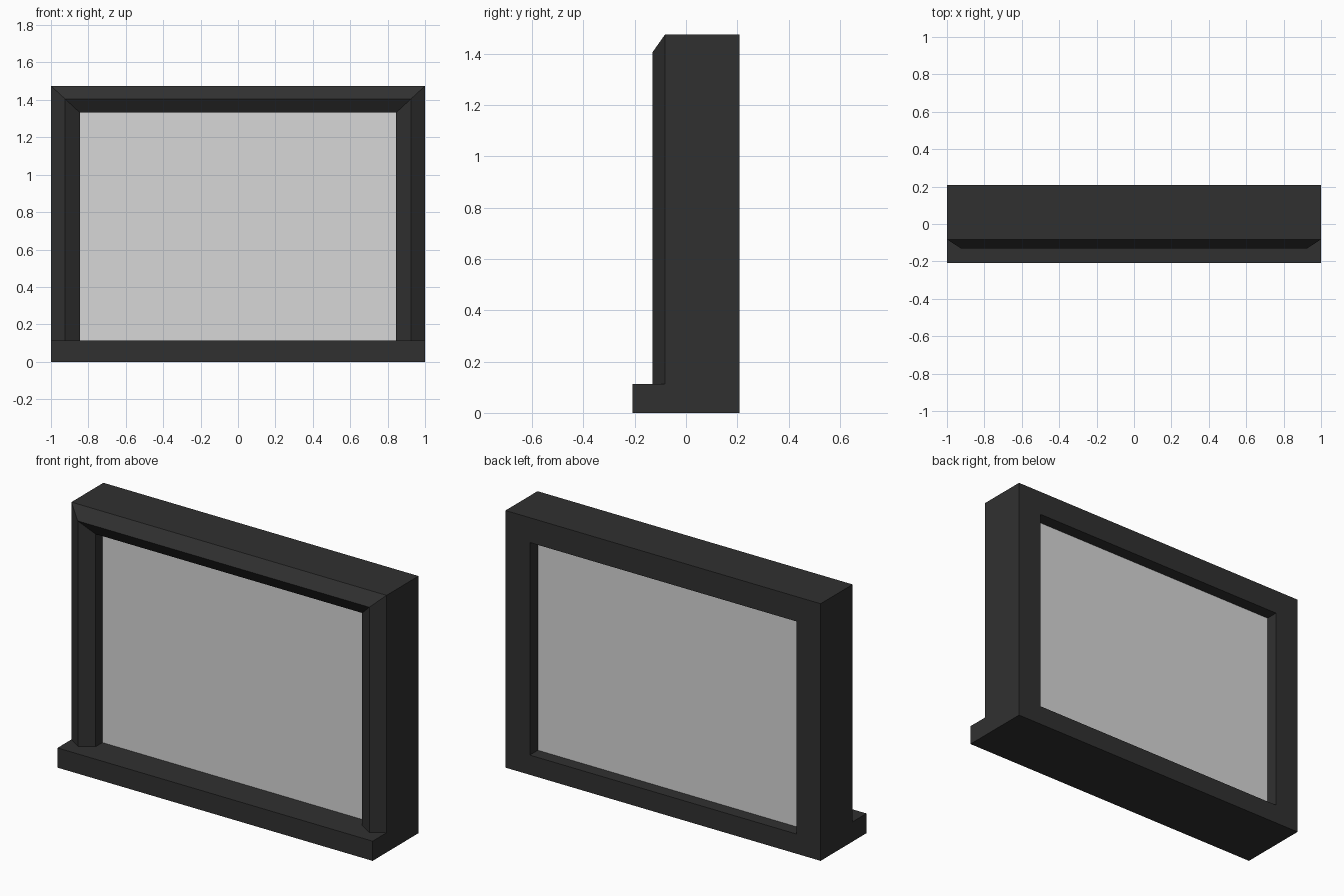
import bpy, bmesh

if "Cube" in bpy.data.objects:
    bpy.data.objects.remove(bpy.data.objects["Cube"])

HEIGHT, SILL_TOP, BACK = 1.475, 0.113, 0.208


def material(name, rgb):
    m = bpy.data.materials.new(name)
    m.diffuse_color = (*rgb, 1.0)
    m.use_nodes = True
    m.node_tree.nodes["Principled BSDF"].inputs["Base Color"].default_value = m.diffuse_color
    return m


def finish(name, bm, mat):
    bmesh.ops.recalc_face_normals(bm, faces=bm.faces)
    mesh = bpy.data.meshes.new(name)
    bm.to_mesh(mesh)
    bm.free()
    mesh.materials.append(mat)
    ob = bpy.data.objects.new(name, mesh)
    bpy.context.collection.objects.link(ob)
    return ob


def box(name, lo, hi, mat):
    bm = bmesh.new()
    bmesh.ops.create_cube(bm, size=1)
    for v in bm.verts:
        v.co = [(a + b) / 2 + c * (b - a) for a, b, c in zip(lo, hi, v.co)]
    return finish(name, bm, mat)


dark = material("charcoal frame", (0.030, 0.030, 0.030))
pale = material("pale grey glass", (0.68, 0.68, 0.68))

# Surround: ridged moulding profile (inward offset, y) swept up, across and down with mitres
profile = [(0, BACK), (0, -0.082), (0.075, -0.131), (0.154, -0.082), (0.154, BACK)]
bm = bmesh.new()
rings = []
for side, at_top in ((-1, False), (-1, True), (1, True), (1, False)):
    rings.append([bm.verts.new((side * (1 - d), y,
                                HEIGHT - 0.925 * d if at_top else SILL_TOP))
                  for d, y in profile])
n = len(profile)
for a, b in zip(rings, rings[1:]):
    for i in range(n):
        j = (i + 1) % n
        bm.faces.new((a[i], a[j], b[j], b[i]))
bm.faces.new(rings[0])
bm.faces.new(rings[-1])
finish("window_surround", bm, dark)

# Projecting sill across the full width and depth
box("window_sill", (-1, -BACK, 0), (1, BACK, SILL_TOP), dark)

# Thick glazing, recessed from both faces
box("glass_pane", (-0.846, -0.02, SILL_TOP), (0.846, 0.135, HEIGHT - 0.1425), pale)
